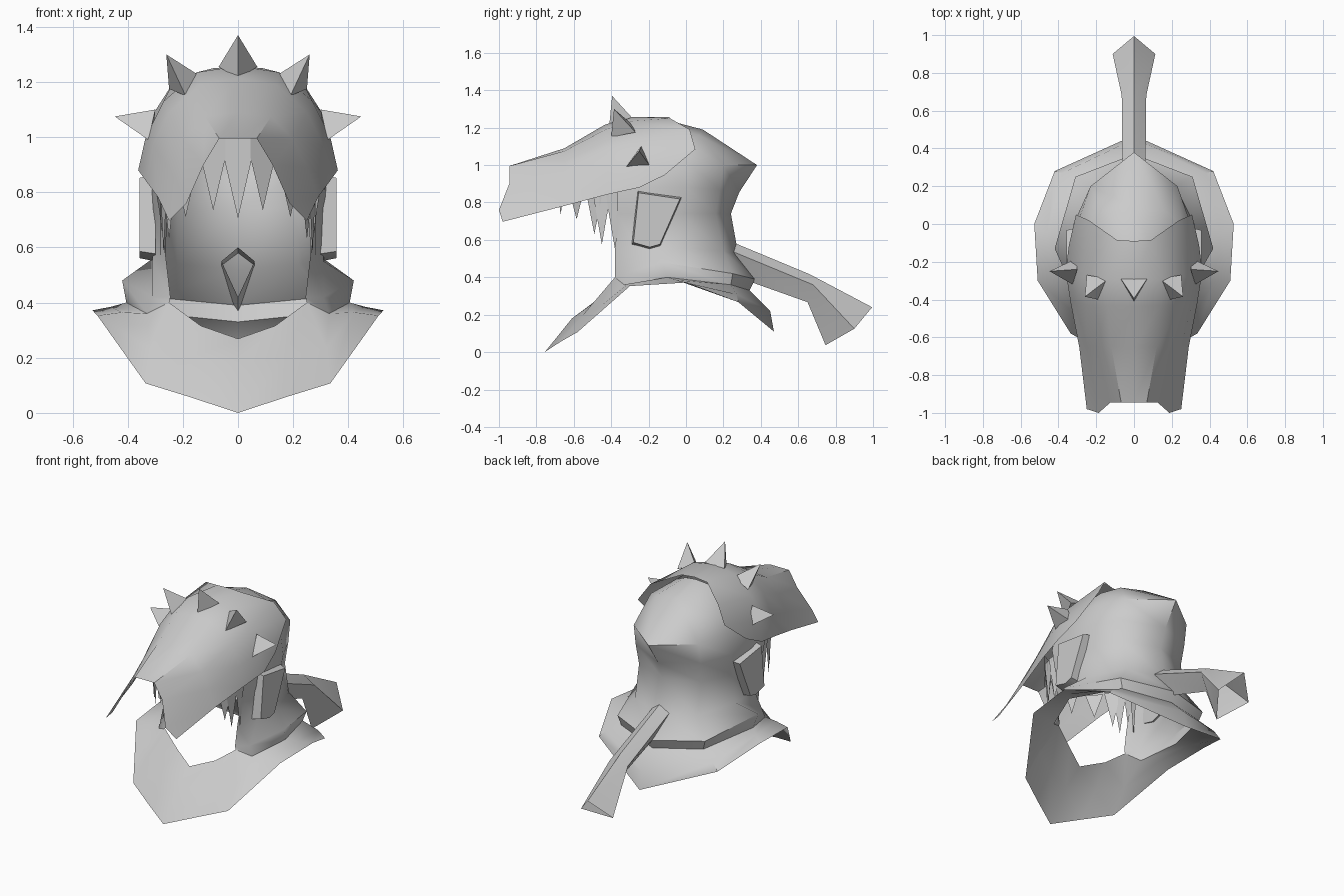
import bpy, bmesh
from mathutils import Vector
from math import radians

cube = bpy.data.objects.get("Cube")
if cube:
    bpy.data.objects.remove(cube, do_unlink=True)

grey = bpy.data.materials.new("plain grey")
grey.use_nodes = True
colour = (0.6, 0.6, 0.6, 1)
grey.diffuse_color = colour
for node in grey.node_tree.nodes:
    if node.type == 'BSDF_PRINCIPLED':
        node.inputs["Base Color"].default_value = colour


def build(name, points, faces):
    """Make a smooth shaded object with crisp corners."""
    bm = bmesh.new()
    verts = [bm.verts.new(p) for p in points]
    for face in faces:
        bm.faces.new([verts[i] for i in face])
    bmesh.ops.remove_doubles(bm, verts=bm.verts[:], dist=0.0005)
    bmesh.ops.recalc_face_normals(bm, faces=bm.faces[:])
    mesh = bpy.data.meshes.new(name)
    bm.to_mesh(mesh)
    bm.free()
    mesh.materials.append(grey)
    obj = bpy.data.objects.new(name, mesh)
    bpy.context.collection.objects.link(obj)
    bpy.ops.object.select_all(action='DESELECT')
    obj.select_set(True)
    bpy.context.view_layer.objects.active = obj
    bpy.ops.object.shade_smooth_by_angle(angle=radians(45))
    return obj


def flip(p):
    return (-p[0], p[1], p[2])


def shell(name, half_rings, closed=False):
    """Loft half rings that start on the centre line, mirrored across x."""
    rings = [[flip(p) for p in reversed(r[1:])] + r for r in half_rings]
    n = len(rings[0])
    points = [p for r in rings for p in r]
    faces = []
    for row in range(len(rings) - 1):
        for col in range(n - 1):
            a = row * n + col
            faces.append((a, a + 1, a + n + 1, a + n))
    return build(name, points, faces)


def both_sides(name, points, faces):
    build("left_" + name, points, faces)
    build("right_" + name, [flip(p) for p in points], faces)


# Hood: rings from the neck up to the crown, back to face opening
shell("hood", [
    [(0, .34, .33), (.29, .24, .36), (.405, -.1, .4), (.33, -.33, .36), (.25, -.38, .4)],
    [(0, .37, .39), (.31, .25, .42), (.42, -.13, .48), (.31, -.32, .42), (.245, -.38, .42)],
    [(0, .28, .52), (.22, .2, .54), (.316, -.05, .555), (.31, -.25, .55), (.26, -.38, .55)],
    [(0, .24, .74), (.22, .16, .74), (.31, -.03, .74), (.32, -.22, .74), (.285, -.37, .74)],
    [(0, .285, .855), (.23, .18, .87), (.32, 0, .88), (.33, -.2, .88), (.31, -.37, .88)],
    [(0, .38, 1), (.23, .2, 1), (.3, 0, 1.02), (.3, -.2, 1.02), (.28, -.37, 1.02)],
    [(0, .09, 1.19), (.16, .07, 1.16), (.25, 0, 1.12), (.25, -.2, 1.11), (.23, -.35, 1.1)],
    [(0, -.1, 1.24), (.09, -.12, 1.22), (.16, -.15, 1.18), (.18, -.22, 1.17), (.18, -.3, 1.16)],
])

# Collar: neck edge, middle fold and outer rim, back to front
shell("collar", [
    [(0, .34, .33), (.29, .24, .36), (.405, -.1, .4), (.33, -.33, .36),
     (.25, -.38, .4), (.135, -.42, .316), (0, -.49, .269)],
    [(0, .45, .22), (.38, .27, .31), (.46, -.05, .385), (.42, -.31, .365),
     (.32, -.47, .235), (.17, -.55, .2), (0, -.61, .18)],
    [(0, .47, .11), (.42, .28, .267), (.528, 0, .372), (.51, -.3, .353),
     (.335, -.58, .107), (.17, -.67, .056), (0, -.755, 0)],
])

# Beaked visor: sections from the notched front lip to the rear edge
shell("visor", [
    [(0, -.945, .995), (.068, -.945, .995), (.125, -.945, .9), (.187, -1, .76), (.25, -.98, .697)],
    [(0, -.65, 1.09), (.12, -.65, 1.075), (.2, -.65, .99), (.25, -.65, .89), (.29, -.65, .782)],
    [(0, -.435, 1.215), (.14, -.43, 1.19), (.25, -.43, 1.09), (.31, -.42, .97), (.335, -.42, .843)],
    [(0, -.3, 1.258), (.15, -.29, 1.235), (.27, -.28, 1.13), (.335, -.27, 1), (.362, -.25, .88)],
    [(0, -.09, 1.257), (.09, -.085, 1.25), (.24, .02, 1.19), (.307, .05, 1.085), (.345, -.115, .946)],
])

# Spikes: three-sided pyramids across the brow
PYRAMID = [(0, 1, 3), (1, 2, 3), (2, 0, 3), (0, 2, 1)]
build("centre_spike", [(-.07, -.29, 1.255), (.07, -.29, 1.255),
                       (0, -.41, 1.213), (0, -.395, 1.37)], PYRAMID)
both_sides("brow_spike", [(.135, -.29, 1.22), (.25, -.27, 1.175),
                          (.19, -.4, 1.15), (.26, -.385, 1.3)], PYRAMID)
both_sides("temple_spike", [(.3, -.24, 1.1), (.31, -.185, .985),
                            (.325, -.32, .99), (.447, -.25, 1.075)], PYRAMID)

# Cheek plates: tapered slabs on the sides of the hood
outline = [(-.26, .866), (-.02, .83), (-.136, .567), (-.195, .55), (-.29, .577)]
middle = Vector((-.18, .69))
inner = [(.3, y, z) for y, z in outline]
outer = []
for y, z in outline:
    p = middle.lerp(Vector((y, z)), .92)
    outer.append((.358, p.x, p.y))
n = len(outline)
sides = [(i, (i + 1) % n, (i + 1) % n + n, i + n) for i in range(n)]
both_sides("cheek_plate", inner + outer,
           sides + [tuple(range(n)), tuple(range(n, n + n))])

# Ragged fringe: hanging points that follow the inside of the visor
tips = [(0, -.69, .705), (.09, -.67, .735), (.19, -.585, .71),
        (.25, -.49, .63), (.27, -.45, .575), (.28, -.38, .55), (.265, -.32, .5)]
path = [flip(p) for p in reversed(tips[1:])] + tips
points, faces = [], []
for i, tip in enumerate(path):
    before = Vector(path[max(i - 1, 0)])
    after = Vector(path[min(i + 1, len(path) - 1)])
    along = after - before
    along.z = 0
    along = along.normalized() * .052
    front = abs(tip[0]) < .15
    root = Vector((tip[0], tip[1], .93 if front else .86))
    k = len(points)
    points += [root - along, root + along, Vector(tip)]
    faces.append((k, k + 1, k + 2))
    if front:
        # Solid band above the front points
        rise = Vector((0, 0, .1))
        points += [root - along + rise, root + along + rise]
        faces.append((k, k + 3, k + 4, k + 1))
build("fringe", points, faces)

# Tail: hollow diamond tube that flares at its end
sections = [
    [(0, .22, .6), (.06, .22, .55), (0, .22, .42)],
    [(0, .66, .417), (.065, .68, .36), (0, .65, .267)],
    [(0, .995, .24), (.113, .9, .125), (0, .746, .037)],
]
shell("tail", sections)
